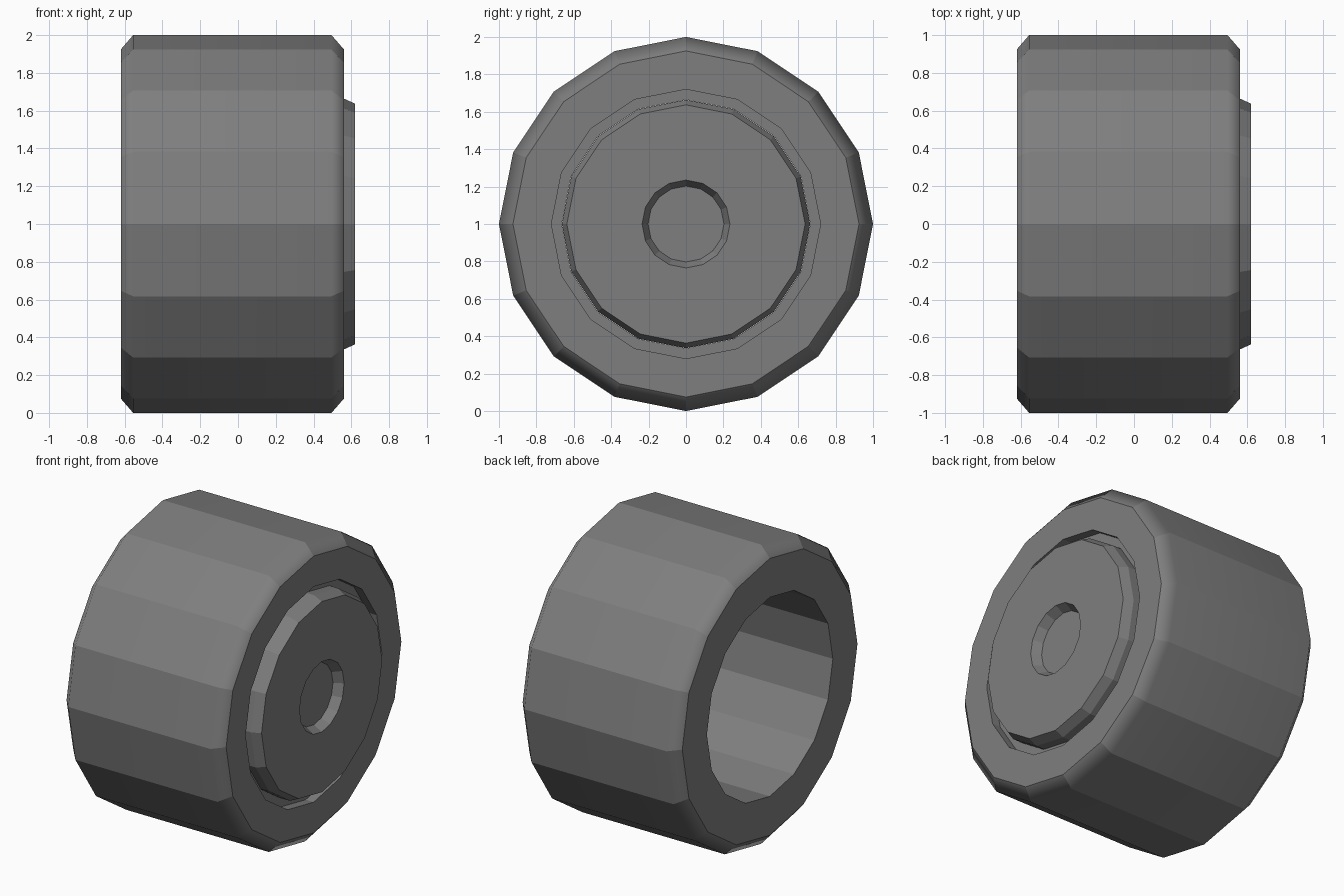
import bpy, bmesh, math

if "Cube" in bpy.data.objects:
    bpy.data.objects.remove(bpy.data.objects["Cube"])

SIDES = 16
CENTRE_Z = 1.0

rubber = bpy.data.materials.new("dark_grey")
rubber.diffuse_color = (0.21, 0.21, 0.21, 1)
rubber.use_nodes = True
rubber.node_tree.nodes["Principled BSDF"].inputs["Base Color"].default_value = rubber.diffuse_color


def lathe(name, profile, closed=False, soft=()):
    """Spin (x, radius) points around the x axis; open profiles get end caps.
    Rings whose index is in soft are shaded smoothly, all other edges are sharp."""
    bm = bmesh.new()
    rings = []
    for x, r in profile:
        angles = [2 * math.pi * i / SIDES for i in range(SIDES)]
        rings.append([bm.verts.new((x, r * math.cos(a), CENTRE_Z + r * math.sin(a)))
                      for a in angles])
    pairs = list(zip(rings, rings[1:]))
    if closed:
        pairs.append((rings[-1], rings[0]))
    for a, b in pairs:
        for i in range(SIDES):
            j = (i + 1) % SIDES
            bm.faces.new((a[i], a[j], b[j], b[i]))
    if not closed:
        bm.faces.new(rings[0])
        bm.faces.new(rings[-1])
    bmesh.ops.recalc_face_normals(bm, faces=bm.faces)
    for f in bm.faces:
        f.smooth = bool(soft)
    for e in bm.edges:
        e.smooth = any(set(e.verts) <= set(rings[k]) for k in soft)
    mesh = bpy.data.meshes.new(name)
    bm.to_mesh(mesh)
    bm.free()
    mesh.materials.append(rubber)
    obj = bpy.data.objects.new(name, mesh)
    bpy.context.collection.objects.link(obj)
    return obj


# Tyre: chamfered barrel, open bore at the back, shallow step around the hub
tyre = lathe("tyre", [(-0.62, 0.665), (-0.62, 0.925), (-0.555, 1.0), (0.495, 1.0),
                      (0.56, 0.925), (0.56, 0.72), (0.50, 0.72), (0.50, 0.665)],
             closed=True, soft=(2, 3))
# Keep the barrel facets flat while the chamfers blend into them
weighted = tyre.modifiers.new("soft_chamfer", 'WEIGHTED_NORMAL')
weighted.keep_sharp = True

# Hub: bevelled disc closing the front of the bore, with a tapered centre recess
lathe("hub", [(0.49, 0.664), (0.56, 0.664), (0.62, 0.637), (0.62, 0.235), (0.56, 0.203)])
